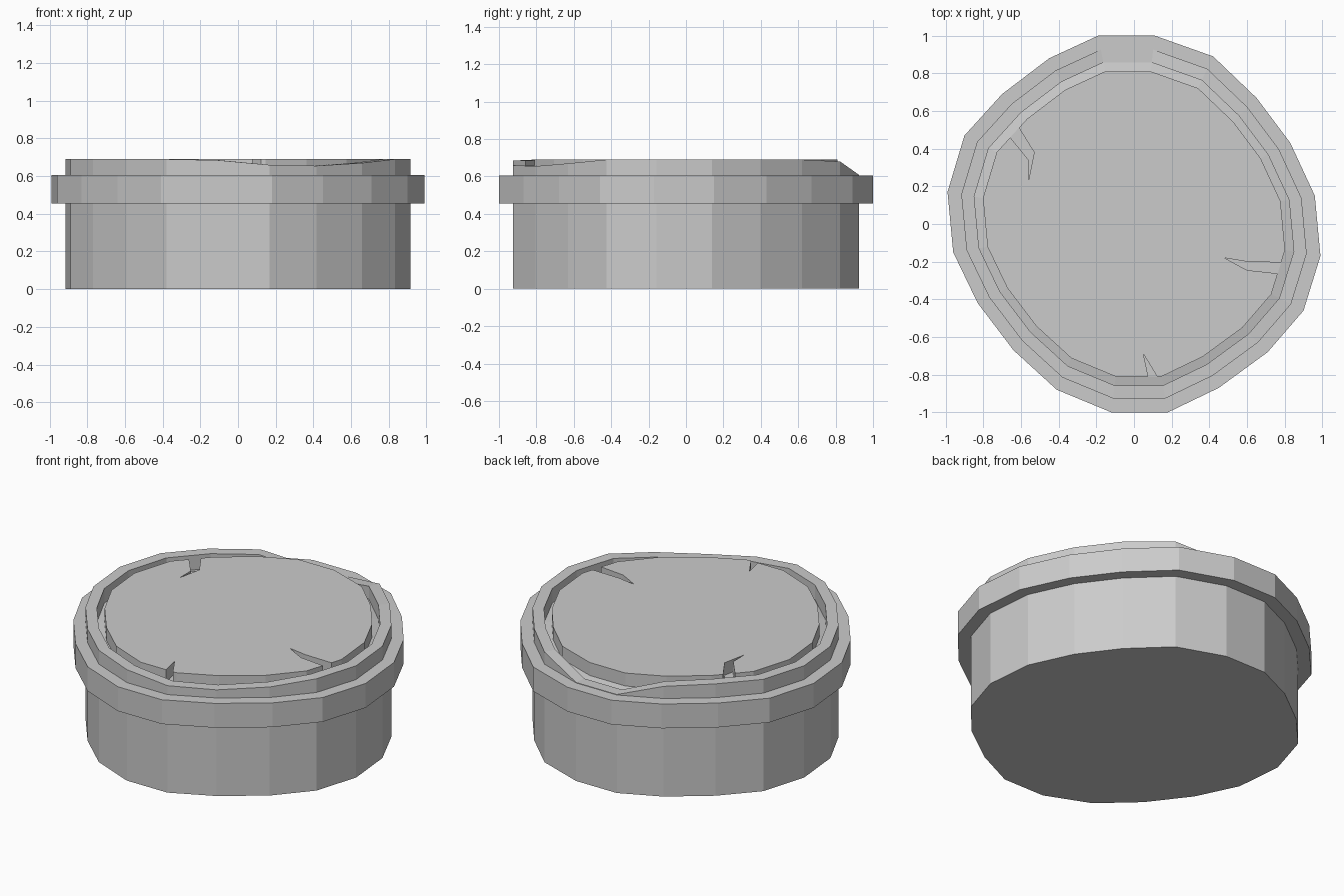
import bpy, bmesh

if "Cube" in bpy.data.objects:
    bpy.data.objects.remove(bpy.data.objects["Cube"], do_unlink=True)

grey = bpy.data.materials.new("plain grey")
grey.use_nodes = True
COLOUR = (0.6, 0.6, 0.6, 1)
grey.diffuse_color = COLOUR
grey.node_tree.nodes["Principled BSDF"].inputs["Base Color"].default_value = COLOUR

# Uneven twenty-sided outline, clockwise from the back
OUTLINE = [(-.19, 1), (.11, 1), (.42, .89), (.65, .67), (.83, .43),
           (.96, .15), (.99, -.17), (.90, -.46), (.71, -.68), (.45, -.87),
           (.18, -1), (-.12, -1), (-.41, -.88), (-.64, -.67), (-.83, -.42),
           (-.96, -.15), (-.99, .17), (-.90, .47), (-.70, .69), (-.45, .88)]
BODY, LIP, CORE = .926, .857, .81
TOP, GROOVE = .69, .61


def ring(bm, scale, z, drops=None):
    drops = drops or {}
    return [bm.verts.new((x * scale, y * scale, z - drops.get(i, 0)))
            for i, (x, y) in enumerate(OUTLINE)]


def bridge(bm, a, b):
    for i in range(len(a)):
        j = (i + 1) % len(a)
        bm.faces.new((a[i], a[j], b[j], b[i]))


def finish(name, bm):
    bmesh.ops.recalc_face_normals(bm, faces=bm.faces)
    mesh = bpy.data.meshes.new(name)
    bm.to_mesh(mesh)
    bm.free()
    mesh.materials.append(grey)
    obj = bpy.data.objects.new(name, mesh)
    bpy.context.collection.objects.link(obj)
    return obj


# Body: worn rim, narrow groove, raised core
wear = {8: .02, 9: .035, 10: .03, 11: .005, 19: .01, 0: .082, 1: .082, 2: .01}
bm = bmesh.new()
rings = [ring(bm, BODY, 0), ring(bm, BODY, TOP, wear), ring(bm, LIP, TOP, wear),
         ring(bm, LIP, GROOVE - .01), ring(bm, CORE, GROOVE), ring(bm, CORE, TOP)]
for low, high in zip(rings, rings[1:]):
    bridge(bm, low, high)
bm.faces.new(rings[0])
bm.faces.new(rings[-1])
body = finish("stump_body", bm)

# Raised band around the body
bm = bmesh.new()
loops = [ring(bm, s, z) for s, z in ((BODY - .01, .455), (1, .455), (1, .605), (BODY - .01, .605))]
for k in range(4):
    bridge(bm, loops[k], loops[(k + 1) % 4])
finish("outer_band", bm)

# Cracks running inward from the groove; first point is the tip
CRACKS = {
    "left": [(.48, -.18), (.60, -.20), (.80, -.205), (.785, -.265), (.60, -.245)],
    "front": [(.05, -.69), (.135, -.83), (.08, -.83)],
    "right": [(-.56, .23), (-.53, .38), (-.62, .525), (-.665, .47), (-.56, .34)],
}
for side, points in CRACKS.items():
    bm = bmesh.new()
    low, high = ([bm.verts.new((x, y, z)) for x, y in points]
                 for z in (GROOVE + .003, TOP + .05))
    bridge(bm, low, high)
    bm.faces.new(low)
    bm.faces.new(high)
    cutter = finish(side + "_crack_cutter", bm)
    cutter.hide_render = True
    cutter.hide_viewport = True
    cutter.display_type = 'WIRE'
    cut = body.modifiers.new(side + " crack", 'BOOLEAN')
    cut.operation = 'DIFFERENCE'
    cut.solver = 'EXACT'
    cut.object = cutter
